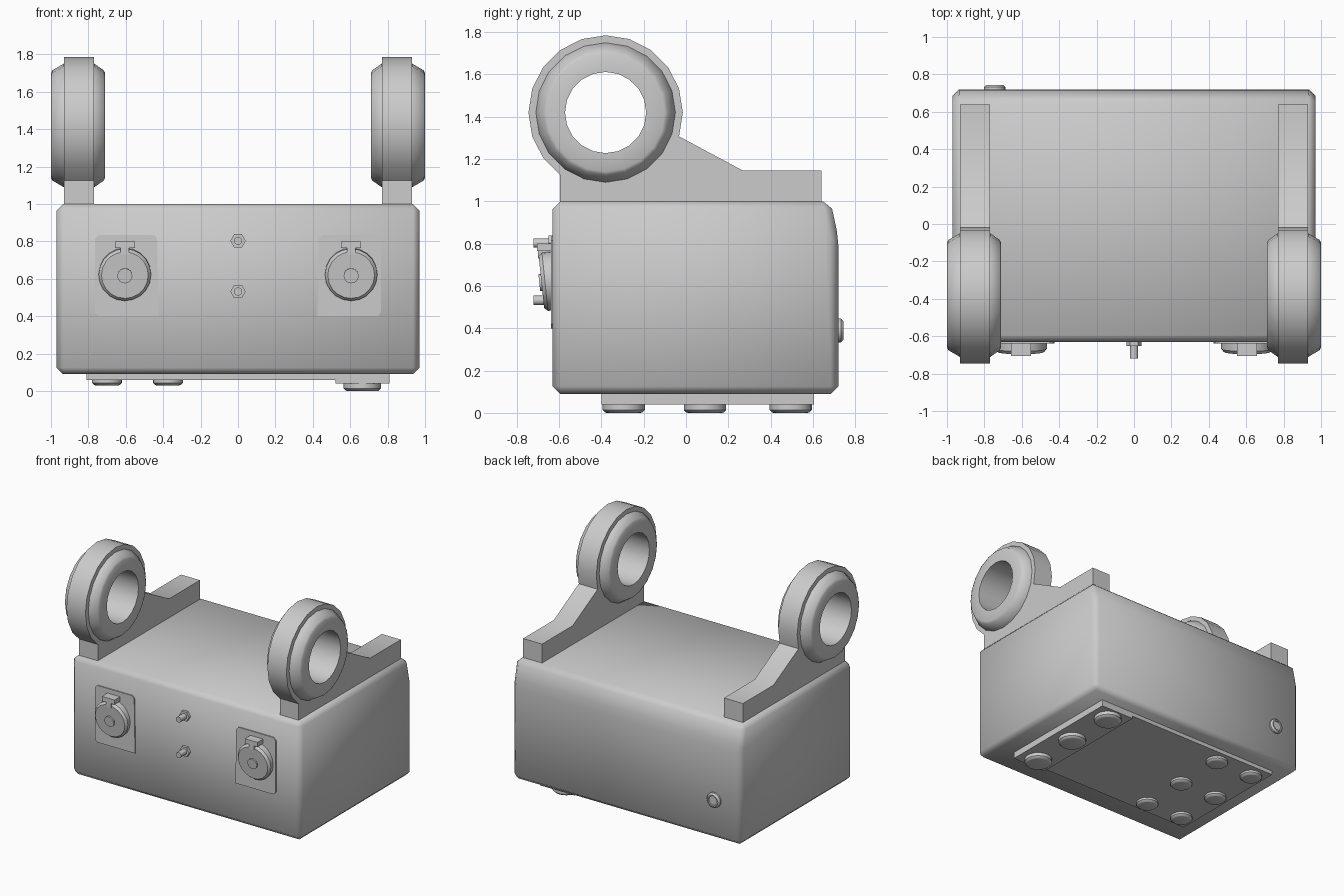
import bpy, bmesh, math
from mathutils import Matrix, Vector

if "Cube" in bpy.data.objects:
    bpy.data.objects.remove(bpy.data.objects["Cube"])

def finish(name, bm, angle=40, mirror=False, bevel=0):
    bmesh.ops.remove_doubles(bm, verts=bm.verts, dist=1e-5)
    bmesh.ops.recalc_face_normals(bm, faces=bm.faces)
    if bevel:
        bmesh.ops.bevel(bm, geom=list(bm.edges), offset=bevel, segments=1, affect='EDGES')
    if mirror:
        geom = bm.verts[:] + bm.edges[:] + bm.faces[:]
        new = bmesh.ops.duplicate(bm, geom=geom)["geom"]
        for v in new:
            if isinstance(v, bmesh.types.BMVert):
                v.co.x *= -1
        bmesh.ops.reverse_faces(bm, faces=[f for f in new if isinstance(f, bmesh.types.BMFace)])
    me = bpy.data.meshes.new(name)
    bm.to_mesh(me)
    bm.free()
    for p in me.polygons:
        p.use_smooth = True
    me.set_sharp_from_angle(angle=math.radians(angle))
    ob = bpy.data.objects.new(name, me)
    bpy.context.collection.objects.link(ob)
    return ob

def rot(deg, axis):
    return Matrix.Rotation(math.radians(deg), 4, axis)

FRONT, BACK, SIDE, DOWN = rot(90, 'X'), rot(-90, 'X'), rot(90, 'Y'), rot(180, 'X')

def lathe(name, profile, loc, direction, segs=20, closed=False, **kw):
    """Turn a (radius, height) profile around the given direction."""
    bm = bmesh.new()
    m = Matrix.Translation(loc) @ direction
    rings = [[bm.verts.new(m @ Vector((r * math.cos(2 * math.pi * i / segs),
                                       r * math.sin(2 * math.pi * i / segs), h)))
              for i in range(segs)] for r, h in profile]
    pairs = list(zip(rings, rings[1:]))
    if closed:
        pairs.append((rings[-1], rings[0]))
    for a, b in pairs:
        for i in range(segs):
            j = (i + 1) % segs
            bm.faces.new((a[i], a[j], b[j], b[i]))
    return finish(name, bm, **kw)

def prism(name, pts, place, **kw):
    """Extrude a 2D outline; place(a, b, side) gives the 3D point."""
    bm = bmesh.new()
    lo, hi = ([bm.verts.new(place(a, b, s)) for a, b in pts] for s in (0, 1))
    bm.faces.new(lo)
    bm.faces.new(hi)
    for i in range(len(pts)):
        j = (i + 1) % len(pts)
        bm.faces.new((lo[i], lo[j], hi[j], hi[i]))
    return finish(name, bm, **kw)

def box(name, x, y, z, **kw):
    pts = [(x[0], y[0]), (x[1], y[0]), (x[1], y[1]), (x[0], y[1])]
    return prism(name, pts, lambda a, b, s: (a, b, z[s]), **kw)

# Main housing with leaning top of the back
prism("housing", [(-.63, .09), (.72, .09), (.72, .83), (.683, 1.0), (-.63, 1.0)],
      lambda a, b, s: (-.97 + 1.94 * s, a, b), bevel=.035, angle=60)

# Mounting arms: filled outline with a hole
CY, CZ = -.38, 1.42
def circle(r, angles):
    return [(CY + r * math.cos(math.radians(a)), CZ + r * math.sin(math.radians(a))) for a in angles]
outline = [(-.595, .98)] + circle(.365, range(234, -19, -18)) + [(.27, 1.145), (.64, 1.145), (.64, .98)]
curve = bpy.data.curves.new("arm_outline", 'CURVE')
curve.dimensions, curve.fill_mode, curve.extrude = '2D', 'BOTH', .08
for pts in (outline, circle(.2, range(0, 360, 18))):
    sp = curve.splines.new('POLY')
    sp.points.add(len(pts) - 1)
    for p, (a, b) in zip(sp.points, pts):
        p.co = (a, b, 0, 1)
    sp.use_cyclic_u = True
helper = bpy.data.objects.new("arm_outline", curve)
bpy.context.collection.objects.link(helper)
bpy.context.view_layer.update()
bm = bmesh.new()
arm_mesh = bpy.data.meshes.new_from_object(helper.evaluated_get(bpy.context.evaluated_depsgraph_get()))
bm.from_mesh(arm_mesh)
for v in bm.verts:
    v.co = (v.co.z + .85, v.co.x, v.co.y)
bpy.data.objects.remove(helper)
finish("mounting_arms", bm, mirror=True, angle=30)

# Ring hubs around the arm holes
lathe("ring_hubs", [(.192, .71), (.28, .71), (.295, .718), (.33, .768), (.33, .932),
                    (.295, .992), (.28, 1.0), (.192, 1.0)],
      (0, CY, CZ), SIDE, closed=True, mirror=True)

# Front socket plates
prism("socket_plates", [(.425, .40), (.745, .40), (.765, .42), (.765, .815), (.745, .835),
                        (.45, .835), (.432, .815)],
      lambda a, b, s: (a, -.638 + .02 * s, b), mirror=True)

# Tilted socket caps with knob, hinge and stem
tilt = rot(96, 'X')
lathe("socket_caps", [(0, -.02), (.14, -.02), (.14, .035), (.125, .052), (0, .052)],
      (.605, -.632, .625), tilt, mirror=True)
lathe("cap_knobs", [(0, 0), (.04, 0), (.04, .062), (0, .062)], (.605, -.632, .622), tilt,
      segs=16, mirror=True)
box("cap_hinges", (.552, .658), (-.705, -.62), (.765, .80), mirror=True)
box("cap_stems", (.583, .627), (-.70, -.62), (.73, .77), mirror=True)

# Threaded studs with hex nuts
for i, z in enumerate((.803, .532)):
    lathe(f"hex_nut_{i}", [(0, 0), (.041, 0), (.041, .023), (0, .023)], (0, -.628, z), FRONT, segs=6)
    lathe(f"stud_{i}", [(0, 0), (.022, 0), (.022, .092), (0, .092)], (0, -.628, z), FRONT, segs=12)

# Round button on the back
lathe("back_button", [(0, -.01), (.057, -.01), (.057, .012), (.045, .024), (.036, .024),
                      (.034, .016), (0, .016)], (-.745, .72, .39), BACK)

# Base plates
box("base_plate", (-.81, .81), (-.40, .605), (.06, .10))
box("base_step", (.52, .81), (-.40, .605), (.04, .08))

# Feet in three rows
for i, y in enumerate((-.295, .09, .495)):
    for j, (x, r, top) in enumerate(((-.70, .08, .06), (-.375, .08, .06), (.665, .10, .04))):
        h = .03 if j < 2 else .04
        lathe(f"foot_{i}_{j}", [(0, -.01), (r, -.01), (r, h - .014), (r - .012, h - .002), (r - .02, h), (0, h)],
              (x, y, top), DOWN)
